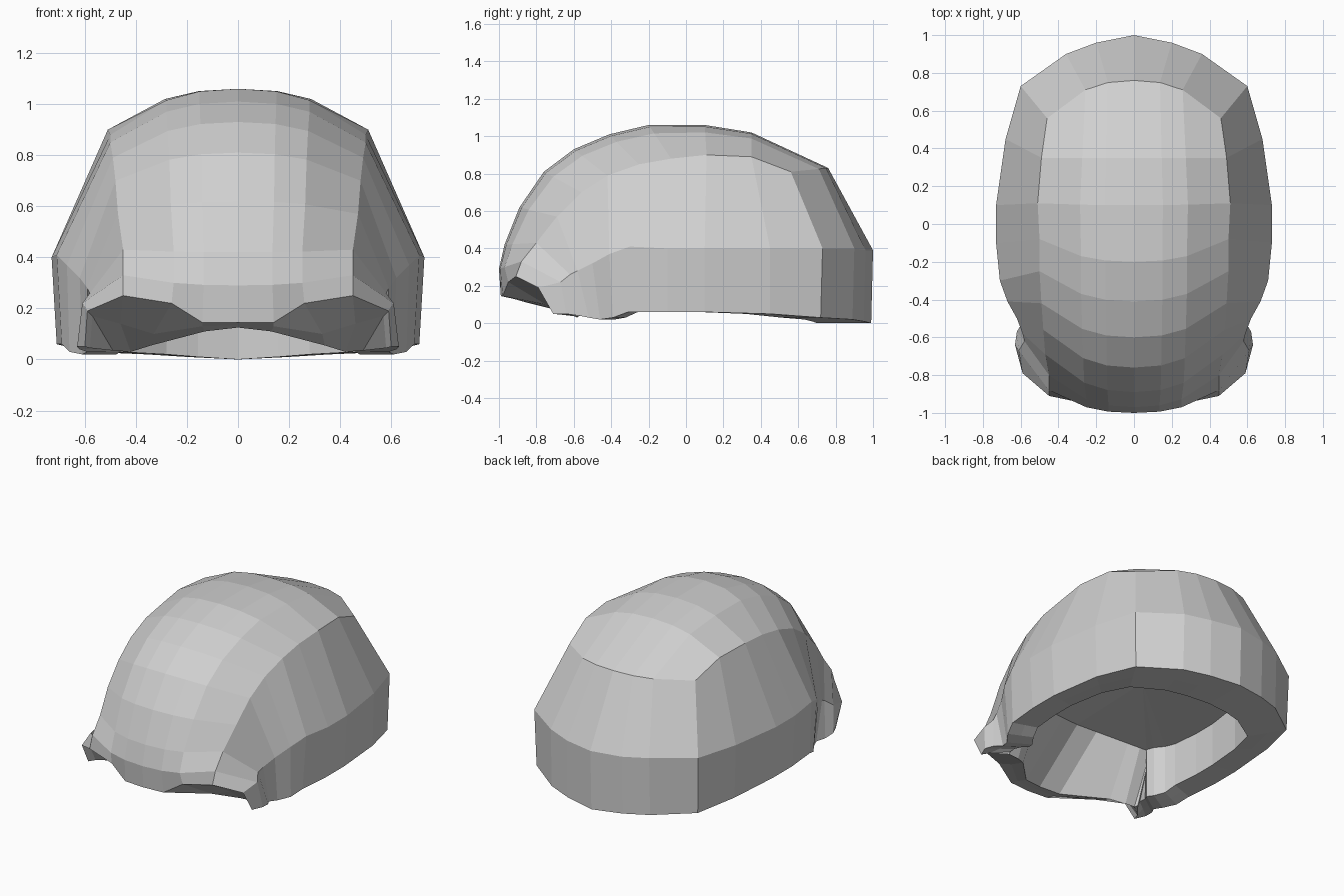
import bpy
import bmesh
from mathutils import Vector

cube = bpy.data.objects.get("Cube")
if cube:
    bpy.data.objects.remove(cube, do_unlink=True)

# Crown lines above the brow, front to back: midline (y, z) and side ridge (x, y, z)
MIDLINE = [(-1, .29), (-.97, .42), (-.89, .62), (-.76, .81), (-.6, .93),
           (-.41, 1.01), (-.2, 1.06), (.1, 1.06), (.35, 1.02), (.76, .83)]
RIDGE = [(.45, -.88, .33), (.45, -.8, .43), (.47, -.69, .57),
         (.48, -.56, .7), (.49, -.42, .79), (.5, -.25, .85), (.5, -.08, .88),
         (.51, .11, .9), (.49, .35, .89), (.46, .56, .81)]

# Side wall lines: widest line and bottom edge, from temple post to back corner
WAIST = [(.59, -.79, .19), (.61, -.67, .22), (.58, -.62, .26), (.59, -.58, .28),
         (.62, -.5, .32), (.67, -.41, .37), (.71, -.3, .41), (.73, -.1, .4),
         (.73, .1, .4), (.68, .45, .4), (.6, .73, .4)]
BOTTOM = [(.6, -.71, .05), (.63, -.64, .05), (.62, -.57, .04), (.59, -.52, .03),
          (.61, -.46, .02), (.66, -.39, .03), (.69, -.31, .06), (.71, -.1, .06),
          (.71, .1, .06), (.67, .45, .05), (.59, .72, .03)]

# Back wall lines from midline to corner
BACK_WAIST = [(0, 1, .39), (.2, .96, .39), (.36, .9, .4), WAIST[-1]]
BACK_BOTTOM = [(0, .99, 0), (.2, .95, .01), (.36, .89, .02), BOTTOM[-1]]

# Brow edge with the nose bridge, then the middle and inner lip of the eye socket
BROW = [(0, -.99, .145), (.14, -.98, .145), (.26, -.95, .22), (.45, -.91, .25)]
ORBIT = [(0, -.93, .135), (.14, -.92, .13), (.33, -.75, .1), (.46, -.73, .14),
         (.57, -.74, .17), (.58, -.66, .045)]
SOCKET = [(0, -.88, .125), (.13, -.85, .11), (.34, -.63, .055), (.42, -.58, .03),
          (.49, -.58, .035), (.5, -.56, .04)]


def points(coords):
    return [Vector(c) for c in coords]


def crown_row(mid, ridge):
    """Rounded cross-section from the midline out to the ridge."""
    y, z = mid
    row = []
    for f in (0, .3, .56, 1):
        drop = f ** 2.4
        row.append(Vector((ridge[0] * f, y + (ridge[1] - y) * drop,
                           z + (ridge[2] - z) * drop)))
    return row


def under_rim(p):
    """Inner edge of the flat underside."""
    return Vector((p.x * .78, p.y * (.71 if p.y > 0 else .83), p.z))


def ceiling(p):
    """Top of the inner wall; the front wall leans back behind the brow."""
    return Vector((p.x, max(p.y, -.53 + .2 * p.x), .4 - .1 * p.x))


# Outer half shell as two grids: crown with side wall, and back wall
crown = [points(BROW)] + [crown_row(m, r) for m, r in zip(MIDLINE, RIDGE)]
side = [row + points([w, b]) for row, w, b in zip(crown, WAIST, BOTTOM)]
back = [crown[-1], points(BACK_WAIST), points(BACK_BOTTOM)]

# Open edge from the brow round to the back, and the hollow inside it
brow_edge = side[0]
bottom_edge = points(BOTTOM[1:] + BACK_BOTTOM[-2::-1])
inner_edge = [under_rim(p) for p in bottom_edge]
outer_lip = brow_edge + bottom_edge
middle_lip = points(ORBIT) + [a.lerp(b, .5) for a, b in zip(bottom_edge, inner_edge)]
inner_lip = points(SOCKET) + inner_edge
ceiling_edge = [ceiling(p) for p in inner_lip]
ceiling_centre = [Vector((0, .08, .42))] * len(inner_lip)
hollow = [outer_lip, middle_lip, inner_lip, ceiling_edge, ceiling_centre]

bm = bmesh.new()


def add_grid(rows, sign):
    verts = [[bm.verts.new((p.x * sign, p.y, p.z)) for p in row] for row in rows]
    for a, b in zip(verts, verts[1:]):
        for i in range(len(a) - 1):
            bm.faces.new((a[i], a[i + 1], b[i + 1], b[i]))


for sign in (1, -1):
    for grid in (side, back, hollow):
        add_grid(grid, sign)
bmesh.ops.remove_doubles(bm, verts=bm.verts, dist=.0005)
bmesh.ops.recalc_face_normals(bm, faces=bm.faces)

mesh = bpy.data.meshes.new("skull_cap")
bm.to_mesh(mesh)
bm.free()

# Plain grey material
grey = bpy.data.materials.new("plain grey")
grey.use_nodes = True
colour = (.63, .63, .63, 1)
grey.diffuse_color = colour
grey.node_tree.nodes["Principled BSDF"].inputs["Base Color"].default_value = colour
mesh.materials.append(grey)

skull_cap = bpy.data.objects.new("skull_cap", mesh)
bpy.context.collection.objects.link(skull_cap)
